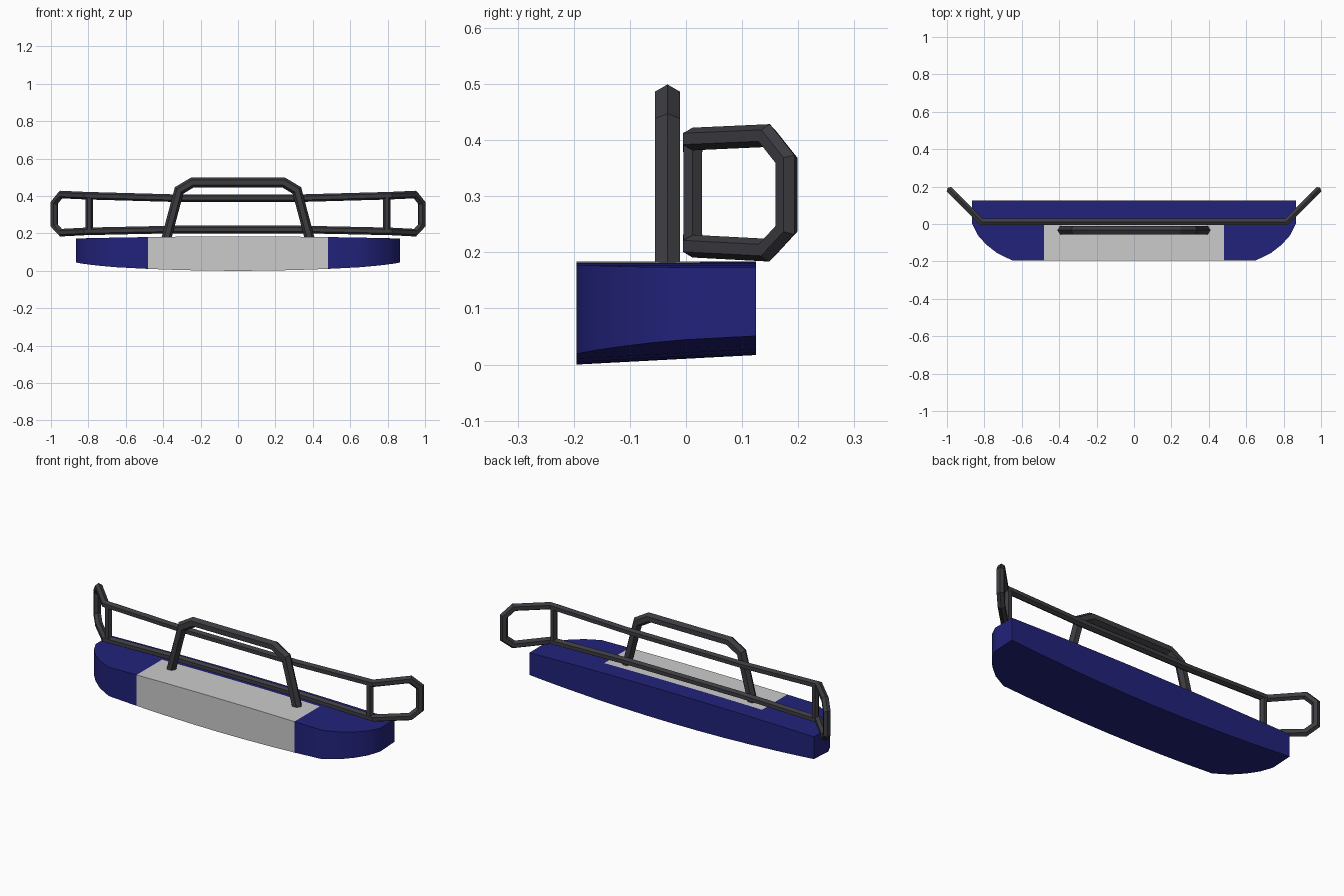
import bpy, bmesh, math
from mathutils import Vector

if "Cube" in bpy.data.objects:
    bpy.data.objects.remove(bpy.data.objects["Cube"])


def material(name, rgb):
    m = bpy.data.materials.new(name)
    m.diffuse_color = (*rgb, 1)
    m.use_nodes = True
    m.node_tree.nodes["Principled BSDF"].inputs["Base Color"].default_value = m.diffuse_color
    return m


BLUE = material("navy_paint", (0.016, 0.016, 0.2))
GREY = material("light_grey", (0.6, 0.6, 0.6))
BLACK = material("dark_steel", (0.046, 0.046, 0.053))


def finish(bm, name, *mats):
    bmesh.ops.recalc_face_normals(bm, faces=bm.faces)
    mesh = bpy.data.meshes.new(name)
    bm.to_mesh(mesh)
    bm.free()
    for m in mats:
        mesh.materials.append(m)
    ob = bpy.data.objects.new(name, mesh)
    bpy.context.collection.objects.link(ob)
    return ob


def tube(name, pts, r, closed=False, side=lambda mid: Vector((0, 1, 0))):
    """Hexagonal tube along a polyline with mitred corners."""
    pts = [Vector(p) for p in pts]
    n = len(pts)
    bm = bmesh.new()
    rings = []
    for i, p in enumerate(pts):
        has_in, has_out = closed or i > 0, closed or i < n - 1
        a = pts[i - 1] if has_in else p
        b = pts[(i + 1) % n] if has_out else p
        d_in = (p - a).normalized() if has_in else (b - p).normalized()
        d_out = (b - p).normalized() if has_out else d_in
        plane = (d_in + d_out).normalized()
        u = side((p + a) / 2 if has_in else (p + b) / 2)
        w = d_in.cross(u).normalized()
        ring = []
        for k in range(6):
            ang = k * math.pi / 3
            o = u * (r * math.sin(ang)) + w * (r * math.cos(ang))
            o -= d_in * (o.dot(plane) / d_in.dot(plane))
            ring.append(bm.verts.new(p + o))
        rings.append(ring)
    for i in range(n if closed else n - 1):
        A, B = rings[i], rings[(i + 1) % n]
        for k in range(6):
            j = (k + 1) % 6
            bm.faces.new((A[k], A[j], B[j], B[k]))
    if not closed:
        bm.faces.new(rings[0])
        bm.faces.new(rings[-1])
    return finish(bm, name, BLACK)


# Bumper body: columns of (x, front y), crowned top and curved, sloping bottom
half = [(0, -.195), (.16, -.195), (.32, -.195), (.48, -.195), (.65, -.195),
        (.73, -.157), (.79, -.11), (.835, -.06), (.865, 0)]
cols = [(-x, y) for x, y in half[:0:-1]] + half
bm = bmesh.new()
loops = []
for x, yf in cols:
    c = (x / .865) ** 2
    top = .184 - .011 * c

    def low(y):
        return .034 * c + .017 * (y + .195) / .32
    ys = (yf, .025, .125)
    loops.append([bm.verts.new((x, y, low(y))) for y in ys] +
                 [bm.verts.new((x, y, top)) for y in reversed(ys)])
for A, B in zip(loops, loops[1:]):
    for k in range(6):
        j = (k + 1) % 6
        bm.faces.new((A[k], A[j], B[j], B[k]))
for L in (loops[0], loops[-1]):
    bm.faces.new((L[0], L[1], L[4], L[5]))
    bm.faces.new((L[1], L[2], L[3], L[4]))
bmesh.ops.recalc_face_normals(bm, faces=bm.faces)
# Grey centre section on the front and the forward part of the top
for f in bm.faces:
    c = f.calc_center_median()
    f.material_index = int(abs(c.x) < .48 and c.y < .025 and f.normal.z > -.5)
body = finish(bm, "bumper_body", BLUE, GREY)
bpy.context.view_layer.objects.active = body
body.select_set(True)
bpy.ops.object.shade_smooth_by_angle(angle=math.radians(35))

# Centre hoop
leg = [(.384, -.033, .17), (.315, -.033, .43), (.243, -.033, .473)]
tube("centre_hoop", [(-x, y, z) for x, y, z in leg] + leg[::-1], .0262)

# Wrap-around guard: one closed loop with swept-back wings
BEND = .815


def wing_side(mid):
    if abs(mid.x) <= BEND - .01:
        return Vector((0, 1, 0))
    return Vector((-math.copysign(1, mid.x), 1, 0)).normalized()


right = [(.35, .012, .389), (BEND, .012, .402)]
right += [(BEND + t, .012 + t, z) for t, z in
          ((.132, .408), (.167, .364), (.167, .242), (.132, .204))]
right += [(BEND, .012, .211), (.35, .012, .221)]
tube("headlight_guard", right + [(-x, y, z) for x, y, z in right[::-1]],
     .0202, closed=True, side=wing_side)

# Upright posts at the wing bends
for s, n in ((-1, "left"), (1, "right")):
    tube(n + "_guard_post", [(s * .795, .012, .21), (s * .795, .012, .402)], .0195)
